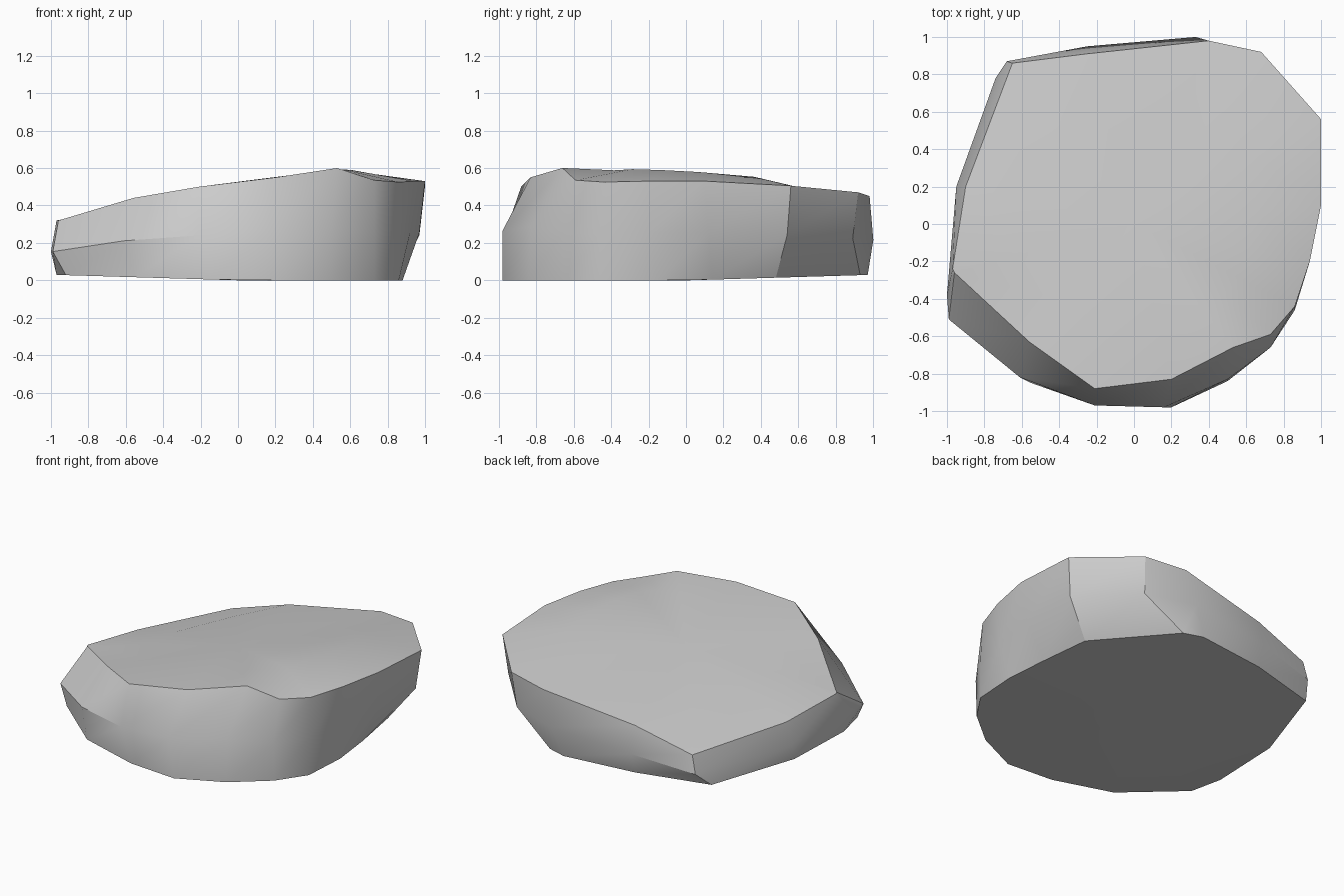
import bpy, bmesh, math

if "Cube" in bpy.data.objects:
    bpy.data.objects.remove(bpy.data.objects["Cube"])

# Three counter-clockwise outlines of the stone: base, girdle and top rim
BASE = [(-.92, -.54), (-.55, -.85), (-.14, -.96), (.20, -.98), (.50, -.84), (.73, -.65),
        (.86, -.46), (.88, -.15), (.85, .14), (.80, .48), (.38, .93), (.25, .97),
        (-.25, .91), (-.74, .78), (-.95, .18), (-.97, -.32)]
GIRDLE = [(-.99, -.51), (-.61, -.82), (-.21, -.97), (.16, -.98), (.50, -.83), (.73, -.66),
          (.86, -.46), (.92, -.20), (.97, .12), (.97, .54), (.66, .89), (.33, 1.0),
          (-.25, .95), (-.68, .87), (-.95, .20), (-1.0, -.38)]
RIM = [(-.96, -.26, .32), (-.56, -.63, .44), (-.21, -.88, .50), (.20, -.83, .55),
       (.53, -.66, .60), (.73, -.59, .535), (.86, -.44, .525), (.94, -.20, .53),
       (1.0, .10, .53), (1.0, .56, .505), (.68, .92, .47), (.40, .98, .45),
       (-.25, .91, .35), (-.65, .86, .235), (-.90, .20, .275), (-.97, -.24, .32)]

bm = bmesh.new()


def ring(points):
    return [bm.verts.new(p) for p in points]


def bridge(a, b):
    for i in range(len(a)):
        j = (i + 1) % len(a)
        bm.faces.new((a[i], a[j], b[j], b[i]))


def cap(loop, tip):
    v = bm.verts.new(tip)
    for i in range(len(loop)):
        bm.faces.new((loop[i], loop[(i + 1) % len(loop)], v))


# Side walls
base = ring([(x, y, .03 * max(0, -x, y)) for x, y in BASE])
girdle = ring([(x, y, .48 * r[2]) for (x, y), r in zip(GIRDLE, RIM)])
rim = ring(RIM)
bridge(base, girdle)
bridge(girdle, rim)

# Sloping, slightly domed top
inner = ring([(.65 * x, .65 * y, .475 + .65 * (.168 * x - .086 * y)) for x, y, z in RIM])
bridge(rim, inner)
cap(inner, (0, 0, .478))

# Almost flat underside
cap(base, (0, 0, 0))

bmesh.ops.recalc_face_normals(bm, faces=bm.faces)
mesh = bpy.data.meshes.new("stone_slab")
bm.to_mesh(mesh)
bm.free()
stone = bpy.data.objects.new("stone_slab", mesh)
bpy.context.collection.objects.link(stone)

# Smooth shading with crisp rim edges
bpy.context.view_layer.objects.active = stone
stone.select_set(True)
bpy.ops.object.shade_smooth_by_angle(angle=math.radians(32))
